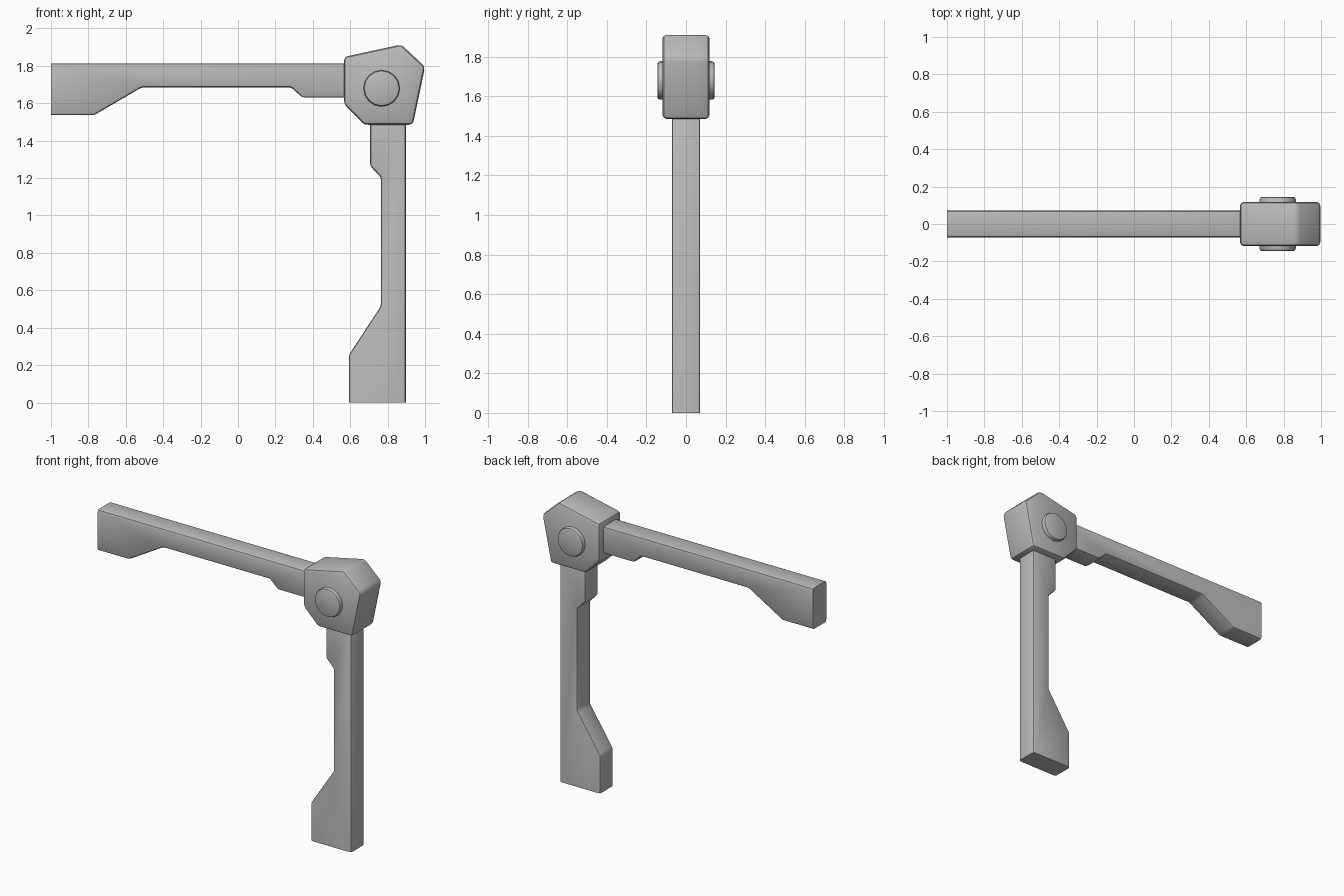
import bpy, bmesh, math
from mathutils import Matrix

if "Cube" in bpy.data.objects:
    bpy.data.objects.remove(bpy.data.objects["Cube"], do_unlink=True)

# Single grey finish
grey = bpy.data.materials.new("grey")
grey.use_nodes = True
colour = (0.5, 0.5, 0.5, 1)
grey.diffuse_color = colour
grey.node_tree.nodes["Principled BSDF"].inputs["Base Color"].default_value = colour


def finish(name, bm, bevel, keep_sharp=lambda edge: False):
    """Round every edge that is not kept sharp, then make the object."""
    edges = [e for e in bm.edges if not keep_sharp(e)]
    bmesh.ops.bevel(bm, geom=edges, offset=bevel, segments=2, profile=0.5,
                    affect='EDGES', clamp_overlap=True)
    bmesh.ops.recalc_face_normals(bm, faces=bm.faces)
    mesh = bpy.data.meshes.new(name)
    bm.to_mesh(mesh)
    bm.free()
    mesh.materials.append(grey)
    obj = bpy.data.objects.new(name, mesh)
    bpy.context.collection.objects.link(obj)
    bpy.ops.object.select_all(action='DESELECT')
    obj.select_set(True)
    bpy.context.view_layer.objects.active = obj
    bpy.ops.object.shade_smooth_by_angle(angle=math.radians(35))


def slab(name, outline, half_depth, bevel, keep_sharp=lambda edge: False):
    """Extrude an x-z outline evenly to both sides of y = 0."""
    bm = bmesh.new()
    face = bm.faces.new([bm.verts.new((x, -half_depth, z)) for x, z in outline])
    moved = bmesh.ops.extrude_face_region(bm, geom=[face])["geom"]
    bmesh.ops.translate(bm, vec=(0, 2 * half_depth, 0),
                        verts=[v for v in moved if isinstance(v, bmesh.types.BMVert)])
    finish(name, bm, bevel, keep_sharp)


# Arms, with their outer ends cut off square
slab("horizontal_arm",
     [(-1, 1.813), (-1, 1.536), (-0.77, 1.536), (-0.515, 1.685), (0.285, 1.685),
      (0.345, 1.63), (0.65, 1.63), (0.65, 1.813)], 0.072, 0.014,
     lambda e: all(v.co.x < -0.99 for v in e.verts))
slab("vertical_arm",
     [(0.897, 0), (0.593, 0), (0.593, 0.255), (0.764, 0.515), (0.764, 1.205),
      (0.706, 1.265), (0.706, 1.56), (0.897, 1.56)], 0.072, 0.014,
     lambda e: all(v.co.z < 0.01 for v in e.verts))

# Six-sided joint housing
slab("joint_housing",
     [(0.567, 1.848), (0.872, 1.914), (1.0, 1.795), (0.935, 1.485),
      (0.675, 1.485), (0.567, 1.595)], 0.118, 0.02)

# Hinge pin showing on both sides
bm = bmesh.new()
bmesh.ops.create_cone(bm, cap_ends=True, segments=16, radius1=0.097, radius2=0.097,
                      depth=0.29, matrix=Matrix.Translation((0.768, 0, 1.68))
                      @ Matrix.Rotation(math.pi / 2, 4, 'X'))
finish("hinge_pin", bm, 0.014,
       lambda e: abs(e.verts[0].co.y - e.verts[1].co.y) > 0.1)
